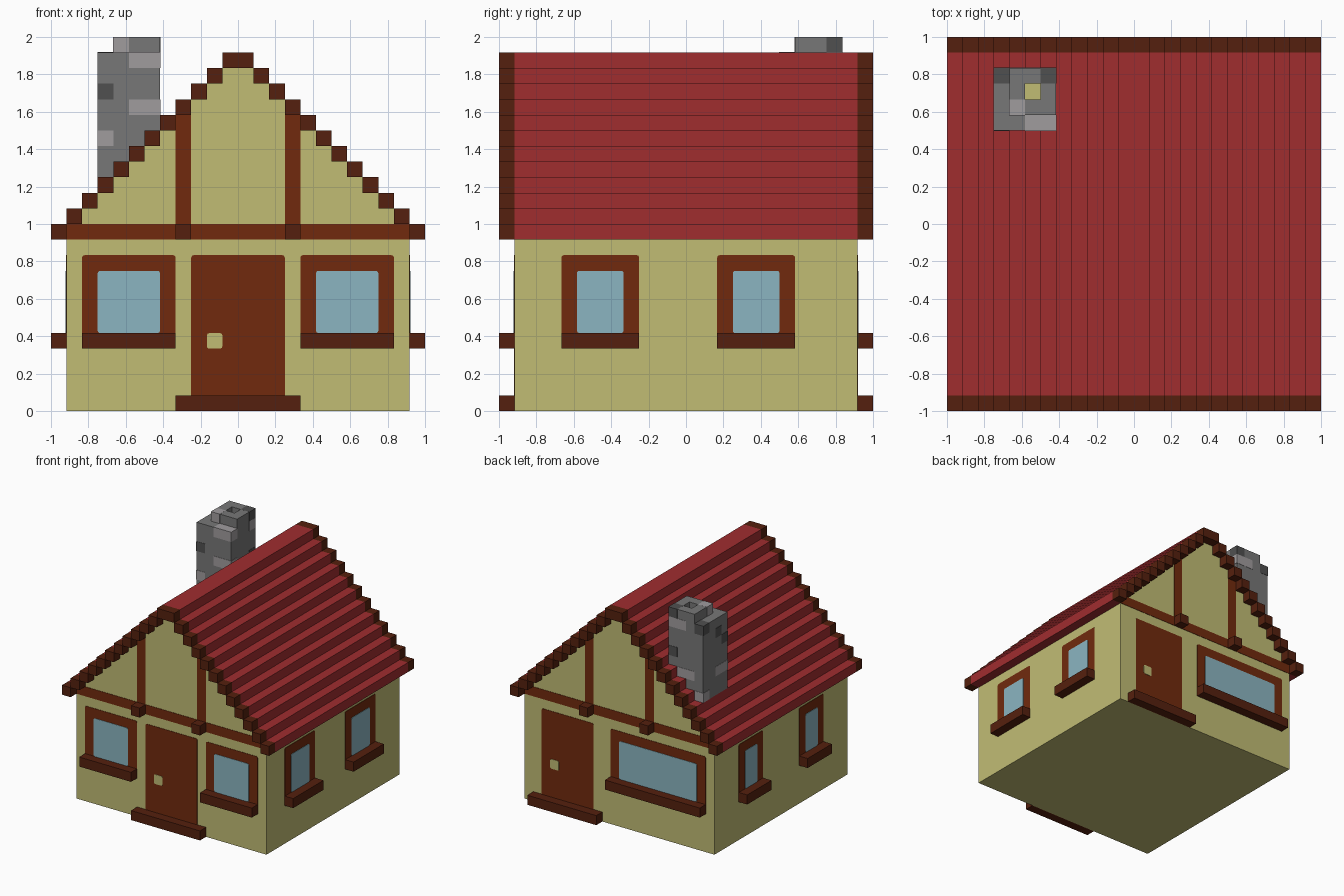
import bpy, bmesh, math
from mathutils import Matrix, Vector

if "Cube" in bpy.data.objects:
    bpy.data.objects.remove(bpy.data.objects["Cube"], do_unlink=True)

U = 1 / 12  # one block of the building grid


def material(name, rgb):
    lin = [(c / 255 / 12.92 if c < 11 else ((c / 255 + 0.055) / 1.055) ** 2.4) for c in rgb]
    m = bpy.data.materials.new(name)
    m.use_nodes = True
    m.diffuse_color = (*lin, 1)
    m.node_tree.nodes["Principled BSDF"].inputs["Base Color"].default_value = (*lin, 1)
    return m


PLASTER = material("plaster_yellow", (193, 188, 116))
WOOD = material("timber_brown", (113, 42, 13))
DARK = material("dark_timber", (85, 32, 14))
RED = material("roof_red", (160, 45, 47))
GLASS = material("window_blue", (139, 181, 193))
STONE = material("stone_grey", (119, 119, 119))
STONE_D = material("stone_dark", (80, 80, 80))
STONE_L = material("stone_light", (160, 156, 158))


def finish(name, bm, mat, scale=U):
    """Turn a bmesh in grid units into an object."""
    bmesh.ops.scale(bm, vec=(scale,) * 3, verts=bm.verts)
    bmesh.ops.recalc_face_normals(bm, faces=bm.faces)
    me = bpy.data.meshes.new(name)
    bm.to_mesh(me)
    bm.free()
    me.materials.append(mat)
    ob = bpy.data.objects.new(name, me)
    bpy.context.collection.objects.link(ob)
    return ob


def box(name, lo, hi, mat, angle=0, corner=0):
    """Box between two corners, turned about z; corner rounds the edges along y."""
    lo, hi = Vector(lo), Vector(hi)
    bm = bmesh.new()
    bmesh.ops.create_cube(bm, size=1)
    bmesh.ops.scale(bm, vec=hi - lo, verts=bm.verts)
    bmesh.ops.translate(bm, vec=(lo + hi) / 2, verts=bm.verts)
    if corner:
        edges = [e for e in bm.edges if abs(e.verts[0].co.y - e.verts[1].co.y) > 1e-4]
        bmesh.ops.bevel(bm, geom=edges, offset=corner, segments=2, profile=0.5, affect='EDGES')
    bmesh.ops.rotate(bm, cent=(0, 0, 0), matrix=Matrix.Rotation(math.radians(angle), 3, 'Z'),
                     verts=bm.verts)
    return finish(name, bm, mat)


# Walls are addressed by angle; u runs to the right as seen from outside
FRONT, LEFT, BACK, RIGHT = 0, 90, 180, 270


def plate(name, wall, u0, u1, z0, z1, mat, depth=0.04, corner=0.15):
    return box(name, (u0, -11 - depth, z0), (u1, -11, z1), mat, wall, corner)


def ledge(name, wall, u0, u1, z0, z1):
    return box(name, (u0, -12, z0), (u1, -11, z1), DARK, wall)


def window(name, wall, u0, u1):
    plate(name + "_frame", wall, u0, u1, 4, 10, WOOD)
    plate(name + "_glass", wall, u0 + 1, u1 - 1, 5, 9, GLASS, 0.08)
    ledge(name + "_sill", wall, u0, u1, 4, 5)


def door(name, wall, u0, knob):
    plate(name, wall, u0, u0 + 6, 0, 10, WOOD)
    plate(name + "_knob", wall, knob, knob + 1, 4, 5, PLASTER, 0.08)
    ledge(name + "_step", wall, u0 - 1, u0 + 7, 0, 1)


# House body: stepped gable profile extruded front to back
half = [(11, 0)]
for i in range(11):
    half += [(11 - i, 12 + i), (10 - i, 12 + i)]
profile = half + [(-x, z) for x, z in reversed(half[:-1])]
bm = bmesh.new()
face = bm.faces.new([bm.verts.new((x, -11, z)) for x, z in profile])
ext = bmesh.ops.extrude_face_region(bm, geom=[face])
bmesh.ops.translate(bm, vec=(0, 22, 0), verts=[g for g in ext["geom"] if isinstance(g, bmesh.types.BMVert)])
finish("house_body", bm, PLASTER)


# Stepped roof and its dark gable trim
def stepped(name, y0, y1, mat, mirror_y):
    ob = box(name, (11, y0, 11), (12, y1, 12), mat)
    arr = ob.modifiers.new("steps", 'ARRAY')
    arr.count = 12
    arr.use_relative_offset = False
    arr.use_constant_offset = True
    arr.constant_offset_displace = (-U, 0, U)
    mir = ob.modifiers.new("mirror", 'MIRROR')
    mir.use_axis = (True, mirror_y, False)
    mir.use_mirror_merge = False


stepped("roof", -11, 11, RED, False)
stepped("gable_trim", -12, -11, DARK, True)

# Timber framing on both gables
for side, wall in (("front", FRONT), ("back", BACK)):
    plate(side + "_beam", wall, -11, 11, 11, 12, WOOD, corner=0)
    for n, u in (("a", -4), ("b", 3)):
        plate(f"{side}_post_{n}", wall, u, u + 1, 12, 19, WOOD, corner=0)
        ledge(f"{side}_beam_end_{n}", wall, u, u + 1, 11, 12)

# Doors and windows
door("front_door", FRONT, -3, -2)
door("back_door", BACK, -9, -8)
window("front_window_right", FRONT, -10, -4)
window("front_window_left", FRONT, 4, 10)
window("back_window", BACK, -1, 10)
window("left_window_front", LEFT, -8, -3)
window("left_window_back", LEFT, 2, 7)
window("right_window_back", RIGHT, -7, -3)
window("right_window_front", RIGHT, 3, 7)

# Chimney: four walls round a flue, with a narrower top ring
for n, lo, hi in (("front", (-9, 6), (-5, 8)), ("back", (-9, 9), (-5, 10)),
                  ("right", (-9, 8), (-7, 9)), ("left", (-6, 8), (-5, 9))):
    box("chimney_" + n, (*lo, 13), (*hi, 23), STONE)
    box("chimney_ring_" + n, (max(lo[0], -8), max(lo[1], 7), 23), (*hi, 24), STONE)
box("flue_bottom", (-7, 8, 16.5), (-6, 9, 17.05), PLASTER)

# Odd stones, standing a hair proud of the chimney
E = 0.03
stones = (
    (STONE_L, (-7, 6, 22), (-5, 7, 23)), (STONE_L, (-7, 6, 19), (-5, 7, 20)),
    (STONE_L, (-9, 6, 17), (-8, 8, 18)), (STONE_D, (-9, 6, 20), (-8, 7, 21)),
    (STONE_D, (-9, 9, 22), (-8, 10, 23)), (STONE_L, (-7, 9, 22), (-5, 10, 23)),
    (STONE_D, (-6, 9, 18.98), (-5, 10, 20)), (STONE_L, (-8, 9, 17), (-6, 10, 18)),
    (STONE_D, (-9, 7, 21), (-8, 8, 22)), (STONE_L, (-9, 9, 15), (-8, 10, 16)),
    (STONE_L, (-8, 7, 23), (-7, 8, 24)), (STONE_D, (-6, 9, 23), (-5, 10, 24)),
)
for k, (mat, lo, hi) in enumerate(stones):
    # Grow only the sides that lie on the outside of the chimney
    limits = ((-8, 7, 0), (-5, 10, 24)) if lo[2] >= 23 else ((-9, 6, 0), (-5, 10, 23))
    lo2 = [a - E if a == b else a for a, b in zip(lo, limits[0])]
    hi2 = [a + (E if b < 24 else 0.02) if a == b and not (b == 24) else a for a, b in zip(hi, limits[1])]
    if lo[2] >= 23:
        hi2[2] = 24.005
    box(f"chimney_stone_{k + 1}", lo2, hi2, mat)
